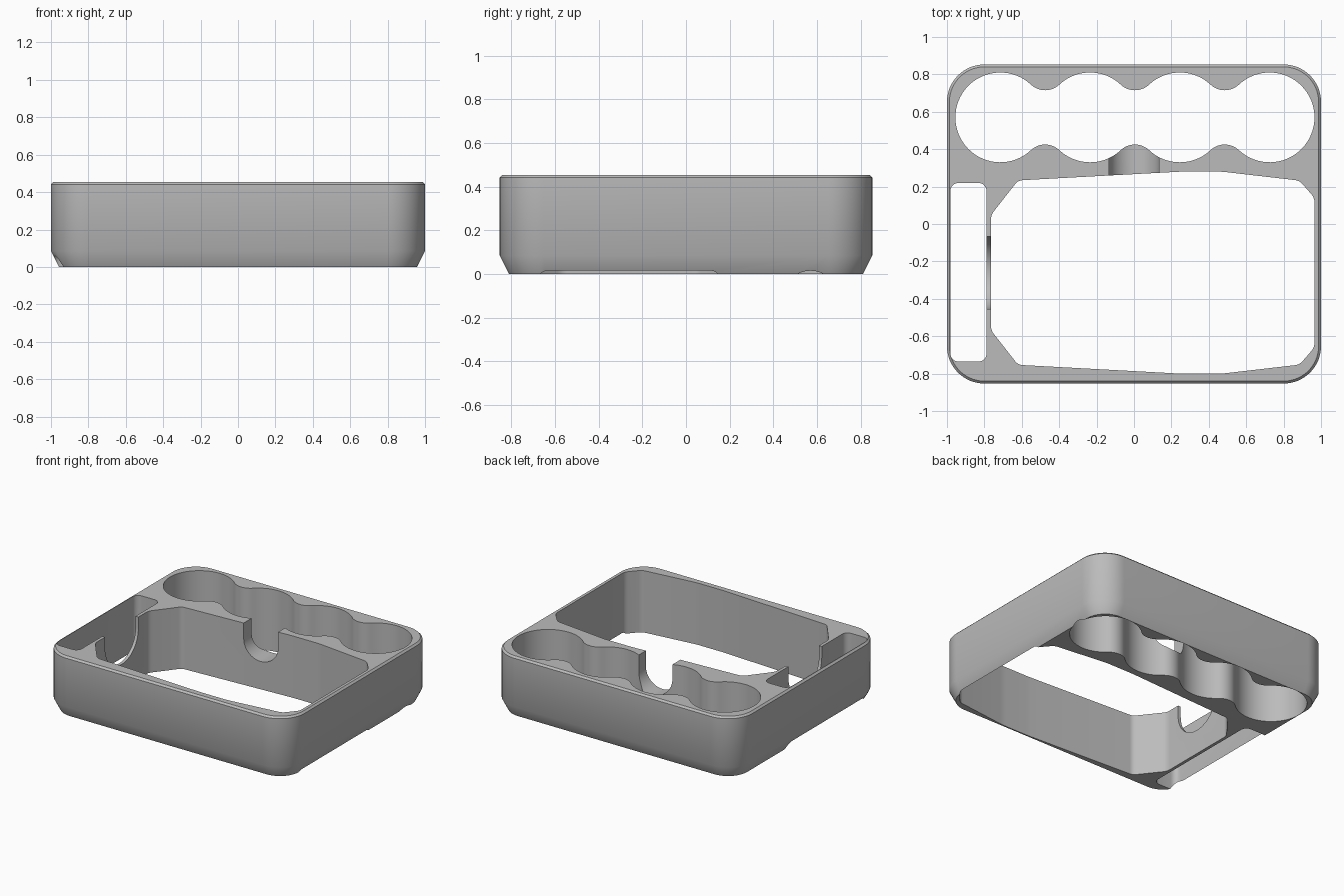
import bpy
import bmesh
from math import cos, sin, pi, atan2
from mathutils import Matrix, Vector

cube = bpy.data.objects.get("Cube")
if cube:
    bpy.data.objects.remove(cube, do_unlink=True)

HEIGHT = 0.455
HALF_X, HALF_Y, CORNER = 1.0, 0.853, 0.2

grey = bpy.data.materials.new("plastic_grey")
grey.use_nodes = True
grey.diffuse_color = (0.5, 0.5, 0.5, 1)
grey.node_tree.nodes["Principled BSDF"].inputs["Base Color"].default_value = (0.5, 0.5, 0.5, 1)


def arc(cx, cy, r, a0, a1, n):
    return [(cx + r * cos(a0 + (a1 - a0) * i / n), cy + r * sin(a0 + (a1 - a0) * i / n))
            for i in range(n + 1)]


def rounded_rect(hx, hy, r, n, cx=0, cy=0):
    pts = []
    for k, (sx, sy) in enumerate([(1, 1), (-1, 1), (-1, -1), (1, -1)]):
        pts += arc(cx + sx * (hx - r), cy + sy * (hy - r), r, k * pi / 2, (k + 1) * pi / 2, n)
    return pts


def soften(corners, d, n=5):
    """Round every corner of a polygon with a short quadratic curve."""
    pts = []
    for i, p in enumerate(corners):
        p = Vector(p)
        a = p + (Vector(corners[i - 1]) - p).normalized() * d
        b = p + (Vector(corners[(i + 1) % len(corners)]) - p).normalized() * d
        for k in range(n + 1):
            t = k / n
            pts.append(tuple(a * (1 - t) ** 2 + p * 2 * t * (1 - t) + b * t * t))
    return pts


def loft(name, rings, matrix=Matrix()):
    """Closed solid through equal-length outlines, given as (points, height)."""
    bm = bmesh.new()
    loops = [[bm.verts.new((x, y, z)) for x, y in pts] for pts, z in rings]
    n = len(loops[0])
    for lo, hi in zip(loops, loops[1:]):
        for i in range(n):
            j = (i + 1) % n
            bm.faces.new((lo[i], lo[j], hi[j], hi[i]))
    bm.faces.new(loops[0][::-1])
    bm.faces.new(loops[-1])
    bm.transform(matrix)
    bmesh.ops.recalc_face_normals(bm, faces=bm.faces)
    mesh = bpy.data.meshes.new(name)
    bm.to_mesh(mesh)
    bm.free()
    mesh.materials.append(grey)
    obj = bpy.data.objects.new(name, mesh)
    bpy.context.collection.objects.link(obj)
    return obj


def through(name, pts):
    return loft(name, [(pts, -0.1), (pts, HEIGHT + 0.1)])


# Outer body with chamfered foot and a fine top edge chamfer
body = loft("case_body", [
    (rounded_rect(HALF_X - d, HALF_Y - d, CORNER - d, 16), z)
    for d, z in [(0.043, 0), (0, 0.085), (0, HEIGHT - 0.013), (0.013, HEIGHT)]])

# Four joined round bays with filleted necks
STEP, R, BAY_Y, FIRST = 0.48, 0.24, 0.57, -0.715
FILLET = 0.111
fillet_y = 0.145 + FILLET
tilt = atan2(fillet_y, STEP / 2)
row = []
for k in range(4):
    cx = FIRST + k * STEP
    row += arc(cx, 0, R, pi if k == 0 else pi - tilt, 0 if k == 3 else tilt, 24)
    if k < 3:
        row += arc(cx + STEP / 2, fillet_y, FILLET, pi + tilt, 2 * pi - tilt, 12)[1:-1]
bays = [(x, BAY_Y + y) for x, y in row] + [(x, BAY_Y - y) for x, y in row[-2:0:-1]]

# Main compartment, mirrored about its own middle line
MID_Y = -0.26
half = [(-0.765, 0.308), (-0.62, 0.493), (0.25, 0.54), (0.47, 0.54), (0.885, 0.492), (0.965, 0.4)]
main = soften([(x, MID_Y + y) for x, y in half] + [(x, MID_Y - y) for x, y in half[::-1]], 0.025)

# Narrow side slot
slot = rounded_rect(0.097, 0.478, 0.045, 6, -0.885, -0.258)


# Finger notches: round-bottomed and open at the top
def notch(r, bottom):
    return arc(0, bottom + r, r, pi, 2 * pi, 32) + [(r, 0.6), (-r, 0.6)]


upright = Matrix.Rotation(pi / 2, 4, 'X')
rear_notch = notch(0.135, 0.205)
side_notch = notch(0.194, 0.18)
cutters = [
    through("bay_cutter", bays),
    through("main_cutter", main),
    through("slot_cutter", slot),
    loft("rear_notch_cutter", [(rear_notch, -0.5), (rear_notch, -0.2)], upright),
    loft("side_notch_cutter", [(side_notch, -0.84), (side_notch, -0.72)],
         Matrix.Translation((0, MID_Y, 0)) @ Matrix.Rotation(pi / 2, 4, 'Z') @ upright),
]

bpy.ops.object.select_all(action='DESELECT')
bpy.context.view_layer.objects.active = body
body.select_set(True)
for cutter in cutters:
    cutter.hide_render = True
    mod = body.modifiers.new(cutter.name, 'BOOLEAN')
    mod.operation = 'DIFFERENCE'
    mod.solver = 'EXACT'
    mod.object = cutter
    bpy.ops.object.modifier_apply(modifier=mod.name)
    bpy.data.objects.remove(cutter, do_unlink=True)

bpy.ops.object.shade_smooth_by_angle(angle=pi / 6)
